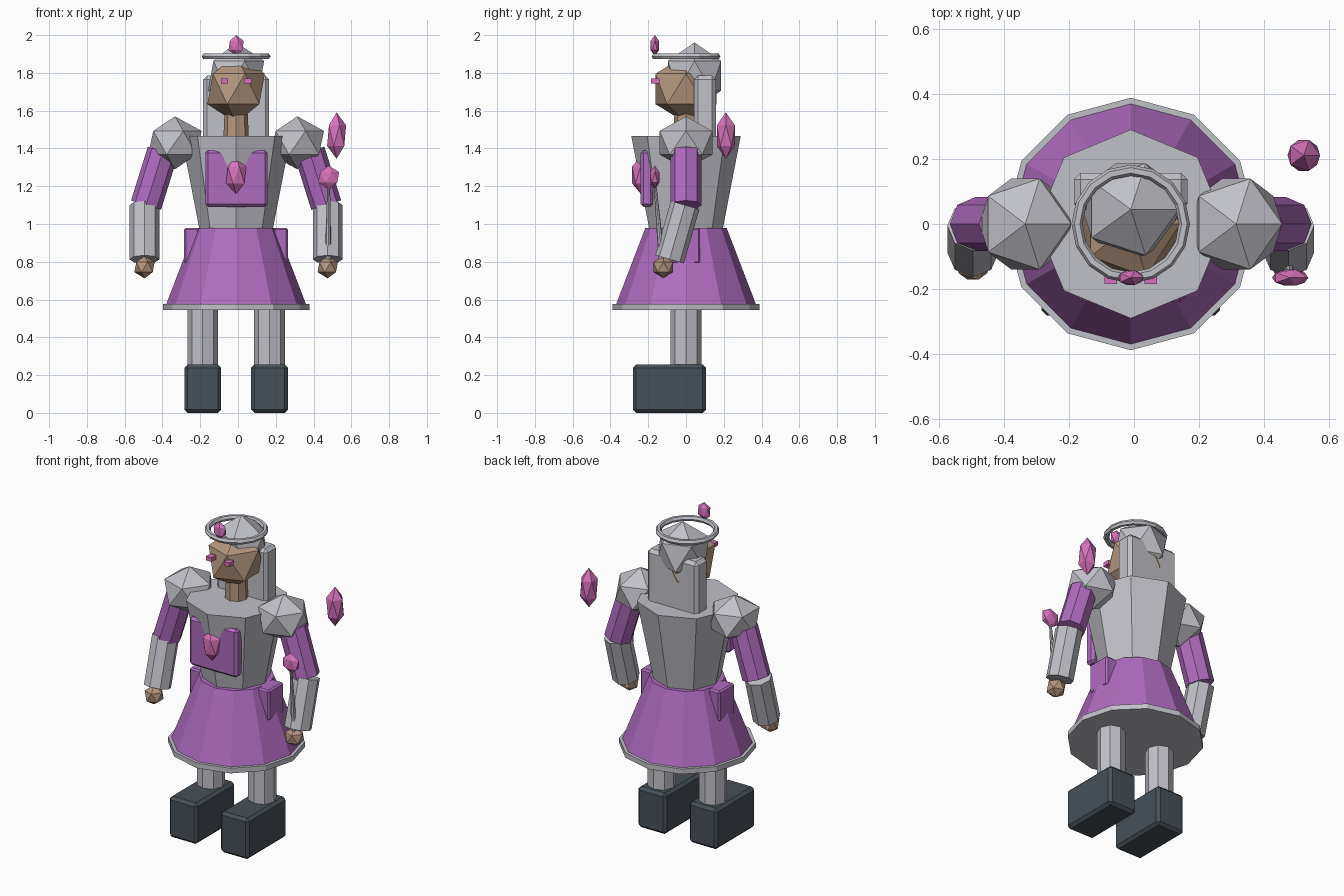
import bpy, bmesh, math
from mathutils import Vector, Matrix

if "Cube" in bpy.data.objects:
    bpy.data.objects.remove(bpy.data.objects["Cube"])

CX = -0.01  # symmetry axis of the figure


def material(name, rgb):
    m = bpy.data.materials.new(name)
    m.diffuse_color = (*rgb, 1)
    m.use_nodes = True
    m.node_tree.nodes["Principled BSDF"].inputs["Base Color"].default_value = m.diffuse_color
    return m


GREY = material("steel_grey", (0.53, 0.53, 0.58))
PURPLE = material("purple_cloth", (0.43, 0.15, 0.52))
PINK = material("pink_crystal", (0.68, 0.17, 0.50))
SKIN = material("tan_skin", (0.46, 0.31, 0.21))
DARK = material("dark_boot", (0.062, 0.082, 0.10))


def finish(name, bm, mat):
    bmesh.ops.recalc_face_normals(bm, faces=bm.faces)
    me = bpy.data.meshes.new(name)
    bm.to_mesh(me)
    bm.free()
    me.materials.append(mat)
    ob = bpy.data.objects.new(name, me)
    bpy.context.collection.objects.link(ob)
    return ob


def tube(name, a, b, r1, r2, sides, mat):
    """Straight, optionally tapered prism from point a to point b."""
    a, b = Vector(a), Vector(b)
    d = b - a
    bm = bmesh.new()
    rot = Vector((0, 0, 1)).rotation_difference(d).to_matrix().to_4x4()
    bmesh.ops.create_cone(bm, cap_ends=True, segments=sides, radius1=r1, radius2=r2,
                          depth=d.length, matrix=Matrix.Translation((a + b) / 2) @ rot)
    return finish(name, bm, mat)


def gem(name, centre, radii, mat):
    """Twenty-sided ball stretched to the given radii."""
    bm = bmesh.new()
    bmesh.ops.create_icosphere(bm, subdivisions=1, radius=1,
                               matrix=Matrix.Translation(centre) @ Matrix.Diagonal((*radii, 1)))
    return finish(name, bm, mat)


def box(name, centre, size, mat, bevel=0.0):
    bm = bmesh.new()
    bmesh.ops.create_cube(bm, size=1,
                          matrix=Matrix.Translation(centre) @ Matrix.Diagonal((*size, 1)))
    ob = finish(name, bm, mat)
    if bevel:
        mod = ob.modifiers.new("bevel", 'BEVEL')
        mod.width = bevel
        mod.segments = 1
    return ob


# Skirt, hem and torso
tube("skirt_hem", (CX, 0, 0.545), (CX, 0, 0.577), 0.388, 0.388, 12, GREY)
tube("skirt", (CX, 0, 0.57), (CX, 0, 0.98), 0.372, 0.215, 12, PURPLE)
tube("torso", (CX, 0, 0.95), (CX, 0, 1.467), 0.19, 0.29, 8, GREY)
box("chest_plate", (CX + 0.002, -0.207, 1.24), (0.33, 0.066, 0.30), PURPLE, 0.015)
gem("chest_gem", (CX, -0.24, 1.26), (0.06, 0.053, 0.10), PINK)

# Mirrored limbs and side parts
for side, s in (("left", -1), ("right", 1)):
    def at(x, y, z):
        return (CX + s * x, y, z)

    box(side + "_boot", at(0.177, -0.088, 0.128), (0.195, 0.387, 0.255), DARK, 0.017)
    tube(side + "_leg", at(0.177, 0, 0.2), at(0.177, 0, 0.56), 0.081, 0.081, 8, GREY)
    box(side + "_hip_plate", at(0.235, 0, 0.885), (0.08, 0.15, 0.19), PURPLE, 0.01)
    tube(side + "_upper_arm", at(0.388, 0, 1.385), at(0.477, 0, 1.10), 0.083, 0.083, 8, PURPLE)
    tube(side + "_forearm", at(0.485, -0.005, 1.10), at(0.485, -0.087, 0.813),
         0.079, 0.079, 8, GREY)
    gem(side + "_hand", at(0.485, -0.12, 0.772), (0.06, 0.06, 0.06), SKIN)
    gem(side + "_shoulder_guard", at(0.324, 0, 1.43), (0.158, 0.164, 0.14), GREY)
    box(side + "_eye", at(0.062, -0.163, 1.756), (0.038, 0.044, 0.026), PINK)

# Head, neck and hair
tube("neck", (CX, 0, 1.44), (CX, 0, 1.62), 0.068, 0.06, 8, SKIN)
gem("head", (CX, 0, 1.715), (0.17, 0.19, 0.18), SKIN)
gem("hair_cap", (CX, 0.045, 1.785), (0.166, 0.166, 0.176), GREY)
box("hair_back", (CX, 0.1, 1.60), (0.35, 0.115, 0.37), GREY, 0.02)

# Halo ring with its gem
bpy.ops.mesh.primitive_torus_add(location=(CX, 0, 1.887), major_radius=0.165, minor_radius=0.017,
                                 major_segments=16, minor_segments=6)
halo = bpy.context.object
halo.name = "halo_ring"
halo.data.materials.append(GREY)
for p in halo.data.polygons:
    p.use_smooth = False
gem("halo_gem", (CX, -0.165, 1.945), (0.045, 0.026, 0.055), PINK)

# Wand in the right hand and the floating crystal
tube("wand", (0.477, -0.125, 0.77), (0.48, -0.165, 1.22), 0.018, 0.007, 8, GREY)
gem("wand_gem", (0.48, -0.165, 1.247), (0.062, 0.029, 0.062), PINK)
gem("floating_crystal", (0.522, 0.211, 1.468), (0.056, 0.056, 0.123), PINK)
